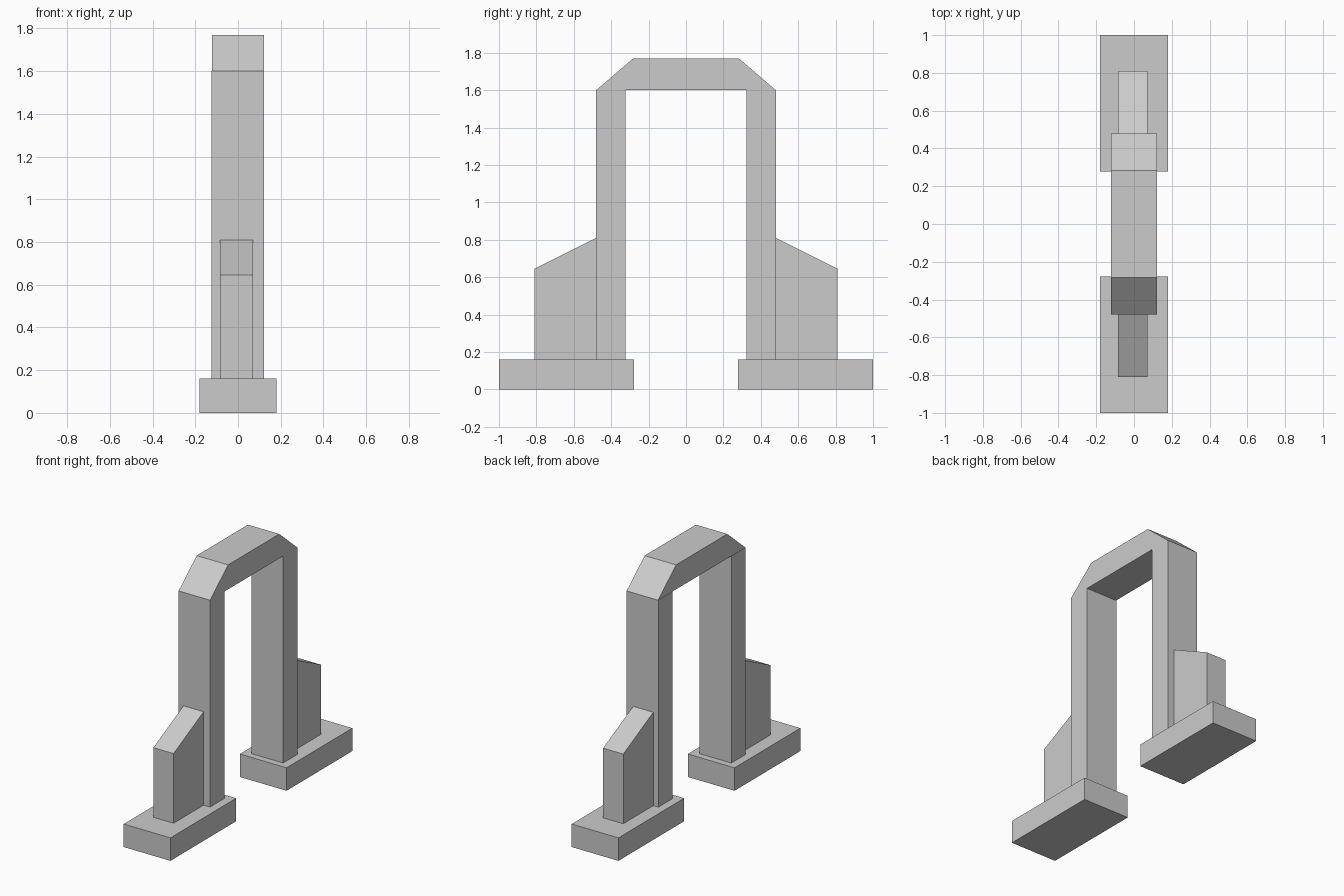
import bpy
import bmesh

cube = bpy.data.objects.get("Cube")
if cube:
    bpy.data.objects.remove(cube, do_unlink=True)

grey = bpy.data.materials.new("stone_grey")
grey.use_nodes = True
colour = (0.6, 0.6, 0.6, 1.0)
grey.diffuse_color = colour
grey.node_tree.nodes["Principled BSDF"].inputs["Base Color"].default_value = colour


def prism(name, profile, x0, x1):
    """Extrude a (y, z) outline from x0 to x1."""
    bm = bmesh.new()
    face = bm.faces.new([bm.verts.new((x0, y, z)) for y, z in profile])
    result = bmesh.ops.extrude_face_region(bm, geom=[face])
    moved = [v for v in result["geom"] if isinstance(v, bmesh.types.BMVert)]
    bmesh.ops.translate(bm, verts=moved, vec=(x1 - x0, 0, 0))
    bmesh.ops.recalc_face_normals(bm, faces=bm.faces)
    mesh = bpy.data.meshes.new(name)
    bm.to_mesh(mesh)
    bm.free()
    mesh.materials.append(grey)
    obj = bpy.data.objects.new(name, mesh)
    bpy.context.collection.objects.link(obj)


def box_profile(y0, y1, z0, z1):
    return [(y0, z0), (y1, z0), (y1, z1), (y0, z1)]


BASE_TOP, LEG_TOP, ARCH_TOP = 0.16, 1.6, 1.77
LEG_IN, LEG_OUT = 0.323, 0.48

# Footing, leg and sloped buttress at each end
for end, s in (("front", -1), ("back", 1)):
    prism(end + "_footing", box_profile(s * 0.277, s, 0, BASE_TOP), -0.18, 0.18)
    prism(end + "_leg", box_profile(s * LEG_IN, s * LEG_OUT, BASE_TOP, LEG_TOP),
          -0.123, 0.121)
    buttress = [(s * LEG_OUT, BASE_TOP), (s * 0.81, BASE_TOP),
                (s * 0.81, 0.645), (s * LEG_OUT, 0.81)]
    prism(end + "_buttress", buttress, -0.084, 0.071)

# Crossbeam with chamfered ends
beam = [(-LEG_OUT, LEG_TOP), (LEG_OUT, LEG_TOP),
        (0.282, ARCH_TOP), (-0.282, ARCH_TOP)]
prism("crossbeam", beam, -0.121, 0.121)
